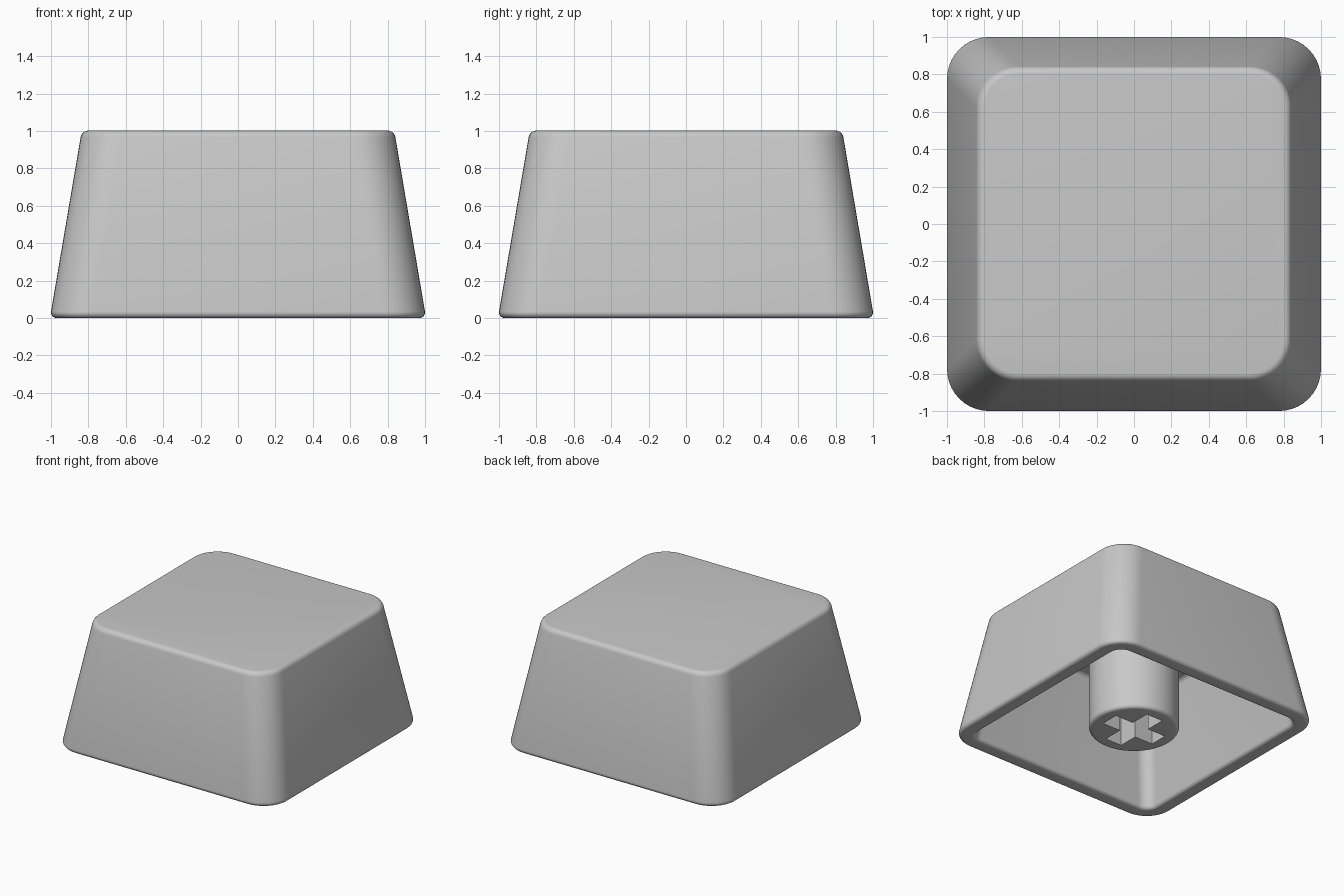
import bpy, bmesh, math

if "Cube" in bpy.data.objects:
    bpy.data.objects.remove(bpy.data.objects["Cube"])

grey = bpy.data.materials.new("grey plastic")
grey.diffuse_color = (0.58, 0.58, 0.58, 1)
grey.use_nodes = True
grey.node_tree.nodes["Principled BSDF"].inputs["Base Color"].default_value = grey.diffuse_color


def arc(c, z, r, a0, a1, n=6):
    """Points of a fillet in the (half width, height) plane."""
    angles = [math.radians(a0 + (a1 - a0) * i / n) for i in range(n + 1)]
    return [(c + r * math.cos(a), z + r * math.sin(a)) for a in angles]


def rounded_square(half, core, z, n=10):
    """Square ring whose corner arcs are centred at +-core."""
    pts = []
    for q in range(4):
        mid = math.pi / 4 + q * math.pi / 2
        cx = core * math.copysign(1, math.cos(mid))
        cy = core * math.copysign(1, math.sin(mid))
        for i in range(n + 1):
            a = q * math.pi / 2 + i * math.pi / 2 / n
            pts.append((cx + (half - core) * math.cos(a),
                        cy + (half - core) * math.sin(a), z))
    return pts


def circle(r, z, n=64):
    return [(r * math.cos(2 * math.pi * i / n), r * math.sin(2 * math.pi * i / n), z)
            for i in range(n)]


def loft(name, rings):
    """Skin a stack of rings and cap both ends."""
    bm = bmesh.new()
    loops = [[bm.verts.new(p) for p in ring] for ring in rings]
    for a, b in zip(loops, loops[1:]):
        for i in range(len(a)):
            j = (i + 1) % len(a)
            bm.faces.new((a[i], a[j], b[j], b[i]))
    bm.faces.new(loops[0][::-1])
    bm.faces.new(loops[-1])
    bmesh.ops.recalc_face_normals(bm, faces=bm.faces)
    mesh = bpy.data.meshes.new(name)
    bm.to_mesh(mesh)
    bm.free()
    mesh.materials.append(grey)
    obj = bpy.data.objects.new(name, mesh)
    bpy.context.collection.objects.link(obj)
    return obj


def smooth(obj):
    bpy.ops.object.select_all(action='DESELECT')
    obj.select_set(True)
    bpy.context.view_layer.objects.active = obj
    bpy.ops.object.shade_smooth_by_angle(angle=math.radians(30))


# Hollow cap: ceiling, inner wall, rounded rim, outer wall, rounded top edge
profile = (arc(0.705, 0.82, 0.04, 90, 9, 4)
           + arc(0.90, 0.03, 0.03, 189, 270)
           + arc(0.97, 0.03, 0.03, -90, 9)
           + arc(0.80, 0.96, 0.042, 9, 90))
cap = loft("cap_shell", [rounded_square(h, 0.78 - 0.165 * z, z) for h, z in profile])
smooth(cap)

# Round stem hanging from the ceiling, with a softened lower edge
stem = loft("stem", [circle(r, z) for r, z in
                     arc(0.31, 0.03, 0.03, -90, 0) + [(0.34, 0.9)]])

# Cross-shaped socket cut into the stem
L, w = 0.24, 0.075
quarter = [(L, -w), (L, w), (w, w)]
cross = []
for k in range(4):
    c, s = ((1, 0), (0, 1), (-1, 0), (0, -1))[k]
    cross += [(x * c - y * s, x * s + y * c) for x, y in quarter]
cutter = loft("socket_cutter", [[(x, y, z) for x, y in cross] for z in (-0.1, 0.5)])
cutter.hide_render = True
cut = stem.modifiers.new("socket", 'BOOLEAN')
cut.operation = 'DIFFERENCE'
cut.solver = 'EXACT'
cut.object = cutter
bpy.context.view_layer.objects.active = stem
bpy.ops.object.modifier_apply(modifier=cut.name)
bpy.data.objects.remove(cutter)
smooth(stem)
